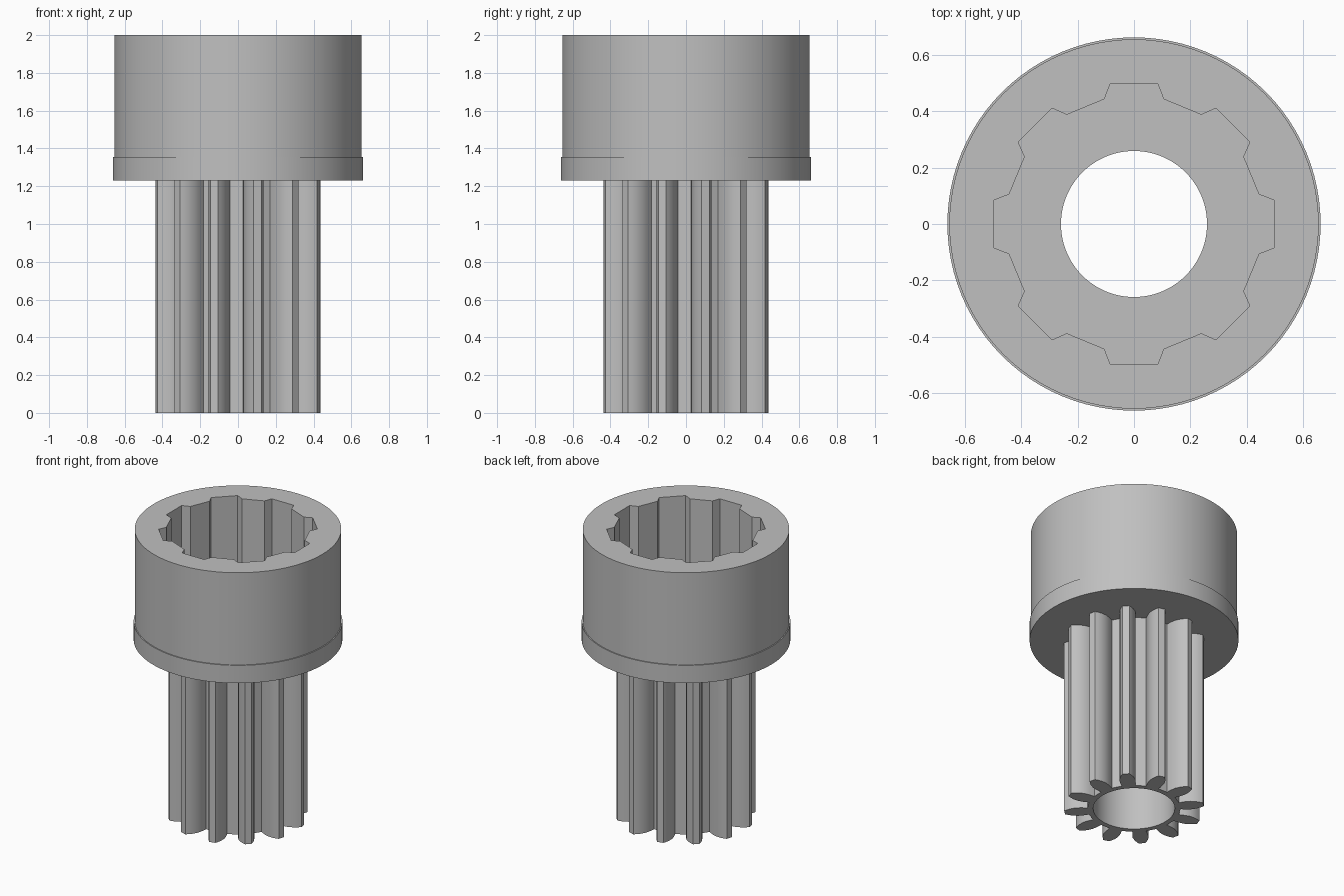
import bpy
import bmesh
from math import cos, sin, radians, tau

if "Cube" in bpy.data.objects:
    bpy.data.objects.remove(bpy.data.objects["Cube"])

# Single grey plastic / metal colour
GREY = (0.527, 0.527, 0.527, 1.0)
grey = bpy.data.materials.new("plain_grey")
grey.use_nodes = True
grey.diffuse_color = GREY
grey.node_tree.nodes["Principled BSDF"].inputs["Base Color"].default_value = GREY


def circle(radius, count=96):
    return [(radius * cos(tau * i / count), radius * sin(tau * i / count))
            for i in range(count)]


def repeat_around(half_profile, count, start=0.0):
    """Mirror a half tooth (radial, sideways) and repeat it around the axis."""
    tooth = [(r, -s) for r, s in half_profile]
    tooth += [(r, s) for r, s in reversed(half_profile)]
    outline = []
    for i in range(count):
        a = start + tau * i / count
        outline += [(r * cos(a) - s * sin(a), r * sin(a) + s * cos(a)) for r, s in tooth]
    return outline


def ring_solid(name, sections):
    """Closed ring-shaped solid: walk round its section from loop to loop."""
    bm = bmesh.new()
    loops = []
    for outline, z in sections:
        verts = [bm.verts.new((x, y, z)) for x, y in outline]
        edges = [bm.edges.new((v, verts[i - 1])) for i, v in enumerate(verts)]
        loops.append((verts, edges))
    for i, (verts, edges) in enumerate(loops):
        other, other_edges = loops[i - 1]
        if len(verts) == len(other):
            for j in range(len(verts)):
                bm.faces.new((verts[j - 1], verts[j], other[j], other[j - 1]))
        else:
            bmesh.ops.triangle_fill(bm, edges=edges + other_edges, use_beauty=True,
                                    normal=(0, 0, 1))
    bmesh.ops.recalc_face_normals(bm, faces=bm.faces)
    mesh = bpy.data.meshes.new(name)
    bm.to_mesh(mesh)
    bm.free()
    mesh.materials.append(grey)
    obj = bpy.data.objects.new(name, mesh)
    bpy.context.collection.objects.link(obj)
    bpy.ops.object.select_all(action="DESELECT")
    obj.select_set(True)
    bpy.context.view_layer.objects.active = obj
    bpy.ops.object.shade_smooth_by_angle(angle=radians(30))
    return obj


TOP, FLOOR, UNDERSIDE = 2.0, 1.355, 1.23
bore = circle(0.259)

# Collar with a raised lower band and an eight-notch socket
socket = repeat_around([(0.443, 0.105), (0.496, 0.085)], 8)
ring_solid("socket_collar", [
    (bore, UNDERSIDE),
    (circle(0.662), UNDERSIDE),
    (circle(0.662), FLOOR),
    (circle(0.655), FLOOR),
    (circle(0.655), TOP),
    (socket, TOP),
    (socket, FLOOR),
    (bore, FLOOR),
])

# Hollow twelve-tooth pinion shaft below the collar
half_tooth = [(0.292, 0.042), (0.33, 0.049), (0.365, 0.051),
              (0.40, 0.043), (0.425, 0.032), (0.443, 0.021)]
gear = repeat_around(half_tooth, 12, radians(13.4))
ring_solid("pinion_shaft", [
    (bore, 0.0),
    (gear, 0.0),
    (gear, UNDERSIDE),
    (bore, UNDERSIDE),
])
